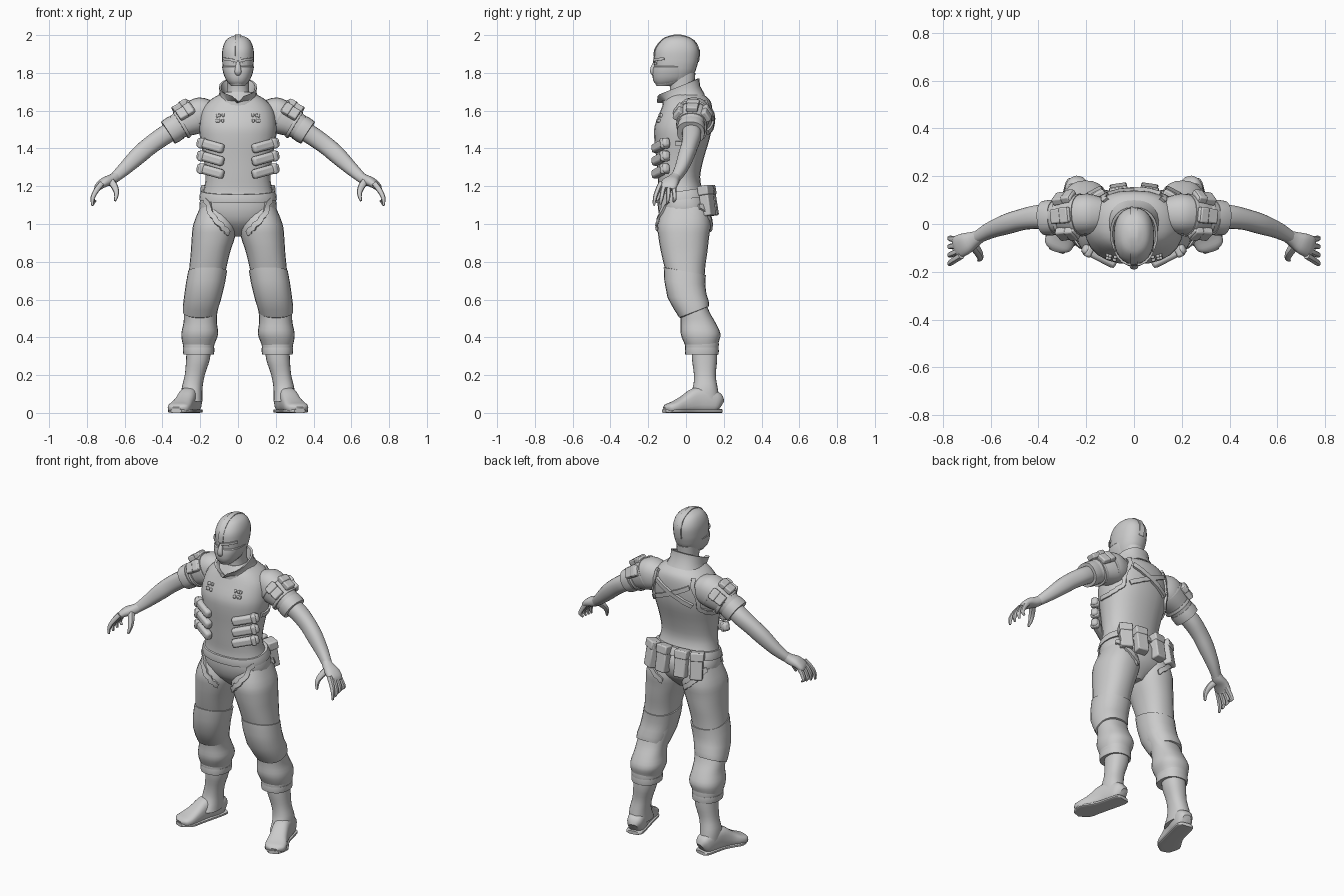
import bpy, bmesh, math
from mathutils import Vector as V, Matrix, Euler
from mathutils.bvhtree import BVHTree


def finish(bm, name, mirror=False, bevel=0):
    bmesh.ops.recalc_face_normals(bm, faces=bm.faces)
    me = bpy.data.meshes.new(name)
    bm.to_mesh(me)
    bm.free()
    ob = bpy.data.objects.new(name, me)
    bpy.context.collection.objects.link(ob)
    if bevel:
        b = ob.modifiers.new("bevel", 'BEVEL')
        b.width, b.segments = bevel, 2
    if mirror:
        ob.modifiers.new("mirror", 'MIRROR')
    return ob


def spline(rows, k):
    """Catmull-Rom through rows of vectors."""
    out = []
    for i in range(len(rows) - 1):
        q = [rows[max(0, min(len(rows) - 1, i + d))] for d in (-1, 0, 1, 2)]
        for s in range(k):
            t = s / k
            out.append(tuple(b + 0.5 * t * ((c - a) + t * ((2 * a - 5 * b + 4 * c - d) + t * (3 * (b - c) + d - a)))
                             for a, b, c, d in zip(*q)))
    return out + [tuple(rows[-1])]


def loft(name, rings, mirror=False, k=3, p=2.3, n=24):
    """Skin superellipse rings given as (centre, u axis, v axis)."""
    bm, loops = bmesh.new(), []
    for c, u, v in spline(rings, k):
        row = []
        for j in range(n):
            a = 2 * math.pi * j / n
            s, co = math.sin(a), math.cos(a)
            row.append(bm.verts.new(c + u * math.copysign(abs(s) ** (2 / p), s) + v * math.copysign(abs(co) ** (2 / p), co)))
        loops.append(row)
    for a, b in zip(loops, loops[1:]):
        for j in range(n):
            bm.faces.new((a[j], a[(j + 1) % n], b[(j + 1) % n], b[j]))
    bm.faces.new(loops[0])
    bm.faces.new(loops[-1])
    return finish(bm, name, mirror)


def flat(z, x0, x1, y0, y1, tilt=0):
    return (V(((x0 + x1) / 2, (y0 + y1) / 2, z)), V(((x1 - x0) / 2, 0, 0)), V((0, (y1 - y0) / 2, tilt)))


def body(rows):
    return [flat(z, -w, w, y0, y1) for z, w, y0, y1 in rows]


def limb(rows, side=(0, 1, 0)):
    """Rings across a path of (x, y, z, half width, half thickness)."""
    pts, out = [V(r[:3]) for r in rows], []
    for i, r in enumerate(rows):
        t = (pts[min(i + 1, len(pts) - 1)] - pts[max(i - 1, 0)]).normalized()
        u = (V(side) - t * t.dot(V(side))).normalized()
        out.append((pts[i], u * r[3], t.cross(u) * r[4]))
    return out


def band(name, a, b, t, mirror=False):
    g = lambda r, s: (r[0], r[1] + r[1].normalized() * s, r[2] + r[2].normalized() * s)
    mid = tuple((x + y) / 2 for x, y in zip(a, b))
    return loft(name, [g(a, -.01), g(a, t * .7), g(mid, t), g(b, t * .7), g(b, -.01)], mirror, k=1)


def box(name, loc, size, rot=(0, 0, 0), mirror=True, bevel=.007):
    bm = bmesh.new()
    m = rot if isinstance(rot, Matrix) else Euler([math.radians(a) for a in rot]).to_matrix()
    bmesh.ops.create_cube(bm, size=1, matrix=Matrix.Translation(loc) @ m.to_4x4() @ Matrix.Diagonal((*size, 1)))
    return finish(bm, name, mirror, bevel)


def skin(*obs):
    vs, fs = [], []
    for o in obs:
        k = len(vs)
        vs += [v.co.copy() for v in o.data.vertices]
        fs += [[i + k for i in f.vertices] for f in o.data.polygons]
    return BVHTree.FromPolygons(vs, fs)


def strap(name, tree, pts, w, t, mirror=True):
    """Flat strip laid on a surface along guide points."""
    hits = [tree.find_nearest(V(q))[:2] for q in spline(pts, 6)]
    bm, loops = bmesh.new(), []
    for i, (c, nn) in enumerate(hits):
        d = hits[min(i + 1, len(hits) - 1)][0] - hits[max(i - 1, 0)][0]
        s = d.cross(nn).normalized() * w / 2
        loops.append([bm.verts.new(c + s * a + nn * b) for a, b in ((-1, -.01), (-1, t), (1, t), (1, -.01))])
    for a, b in zip(loops, loops[1:]):
        for j in range(4):
            bm.faces.new((a[j], a[(j + 1) % 4], b[(j + 1) % 4], b[j]))
    bm.faces.new(loops[0])
    bm.faces.new(loops[-1])
    return finish(bm, name, mirror)


# torso, neck and head
torso = loft("torso", body([
    (.935, .04, -.05, .05), (1.0, .15, -.12, .11), (1.06, .2, -.145, .13), (1.12, .202, -.15, .125),
    (1.18, .182, -.145, .09), (1.25, .172, -.15, .075), (1.35, .182, -.158, .095), (1.45, .2, -.168, .125),
    (1.52, .205, -.166, .137), (1.6, .192, -.135, .14), (1.65, .155, -.115, .13), (1.68, .11, -.1, .1), (1.7, .07, -.09, .07)]))
loft("neck", body([(1.66, .065, -.09, .06), (1.72, .058, -.085, .045), (1.8, .06, -.1, .05)]))
head = loft("head", body([
    (1.73, .035, -.155, -.07), (1.755, .056, -.167, .01), (1.8, .074, -.17, .045), (1.835, .081, -.168, .058),
    (1.87, .084, -.168, .066), (1.92, .083, -.164, .068), (1.96, .071, -.14, .05), (1.985, .05, -.11, .02), (2.0, .012, -.06, -.03)]))

# face: mask, nose, brow, eyes and crown ridge
face = skin(head)
loft("mask", body([(1.738, .04, -.158, -.06), (1.76, .062, -.174, .0), (1.8, .078, -.178, .02), (1.832, .084, -.173, .02), (1.836, .078, -.16, .01)]), k=2)
loft("nose", limb([(0, -.16, 1.86, .009, .009), (0, -.172, 1.83, .014, .014), (0, -.176, 1.805, .018, .014), (0, -.168, 1.79, .012, .01)], (1, 0, 0)))
strap("brow", face, [(.008, -.2, 1.862), (.04, -.19, 1.868), (.085, -.12, 1.875)], .014, .008)
strap("eye", face, [(.018, -.2, 1.847), (.035, -.19, 1.849), (.055, -.17, 1.85)], .01, .004)
strap("crown_ridge", face, [(0, -.22, 1.87), (0, -.18, 1.96), (0, -.05, 2.05), (0, .1, 1.95), (0, .12, 1.85)], .03, .003, False)

# flared collar with a notch at the throat
def rim(z, w, r, cy, tilt):
    return (V((0, cy, z)), V((w, 0, 0)), V((0, r, tilt)))
collar = loft("collar", [rim(1.655, .115, .112, -.012, .03), rim(1.69, .098, .1, -.025, .04), rim(1.726, .1, .112, -.042, .045),
                         rim(1.724, .09, .1, -.042, .045), rim(1.67, .07, .07, -.025, .03)], k=1)
for v in collar.data.vertices:
    if v.co.y < -.1 and v.co.z > 1.655:
        v.co.z -= max(0, .035 - abs(v.co.x)) * 1.1

# legs
thigh = loft("trouser_leg", [flat(*r) for r in (
    (1.09, .03, .2, -.12, .115), (1.0, .006, .236, -.15, .13), (.93, .016, .245, -.146, .122), (.85, .042, .25, -.132, .113),
    (.75, .065, .26, -.108, .1), (.62, .085, .275, -.07, .1), (.54, .108, .285, -.035, .122), (.48, .112, .288, -.028, .155),
    (.42, .105, .3, -.028, .182), (.37, .122, .294, -.01, .172), (.33, .135, .28, .01, .165))], True)
loft("knee_pad", [flat(*r) for r in (
    (.75, .07, .25, -.1, .09, -.02), (.75, .058, .264, -.118, .105, -.02), (.69, .068, .275, -.115, .102, -.01), (.62, .085, .285, -.098, .108, .01),
    (.57, .1, .292, -.062, .12, .025), (.535, .112, .292, -.036, .122, .03), (.53, .125, .275, -.02, .11, .03))], True, k=1)
for z in (.362, .328):
    band("trouser_cuff", flat(z + .018, .13, .287, .0, .168), flat(z - .018, .132, .285, .0, .168), .006, True)

# boots
loft("boot_shaft", [flat(*r) for r in (
    (.36, .14, .272, .03, .165), (.28, .15, .275, .032, .165), (.2, .176, .282, .042, .158), (.13, .188, .298, .035, .168), (.06, .188, .3, .0, .18))], True)
loft("boot_foot", limb([
    (.232, .184, .04, .025, .03), (.236, .165, .053, .046, .053), (.248, .11, .066, .052, .066), (.266, .05, .066, .05, .066),
    (.286, -.01, .045, .054, .045), (.306, -.06, .031, .062, .031), (.32, -.095, .024, .055, .024), (.325, -.112, .018, .025, .015)], (1, .3, 0)), True, p=2.8)
loft("boot_sole", limb([
    (.232, .188, .01, .03, .01), (.236, .165, .01, .051, .01), (.264, .05, .01, .052, .01), (.286, -.01, .01, .06, .01),
    (.308, -.065, .01, .067, .01), (.326, -.116, .01, .03, .01)], (1, .3, 0)), True, p=4)

# sleeves and arms
sleeve = limb([(.13, .04, 1.58, .07, .07), (.19, .042, 1.58, .085, .092), (.25, .036, 1.556, .082, .088), (.31, .03, 1.522, .07, .07), (.365, .025, 1.485, .066, .062)])
loft("sleeve", sleeve, True)
band("sleeve_cuff", *limb([(.325, .028, 1.512, .068, .065), (.37, .025, 1.483, .068, .064)]), .007, True)
for s in (0, .075):
    band("shoulder_band", *limb([(.215 + s, .038 - s * .1, 1.575 - s * .6, .082 - s * .1, .088 - s * .2),
                                 (.23 + s, .037 - s * .1, 1.566 - s * .6, .082 - s * .1, .087 - s * .2)]), .008, True)
loft("arm", limb([(.33, .028, 1.505, .05, .05), (.4, .03, 1.462, .05, .05), (.47, .018, 1.412, .044, .048), (.53, .0, 1.36, .042, .046),
                  (.6, -.026, 1.293, .034, .036), (.655, -.056, 1.243, .026, .027)]), True)
t = V((.15, -.02, -.085)).normalized()
up = V((0, 1, 0)).cross(-t).normalized()
for a in (-58, 0, 58):
    r = math.cos(math.radians(a)) * up + math.sin(math.radians(a)) * t.cross(up)
    if r.dot(V((0, 0, 1))) < 0:
        r = -r
    m = Matrix((t, r.cross(t), r)).transposed()
    box("shoulder_pouch", V((.262, .035, 1.55)) + r * .088, (.092, .062, .032), m)
    box("shoulder_pouch_flap", V((.245, .037, 1.56)) + r * .093, (.04, .067, .032), m)

# hands
loft("hand", limb([(.64, -.05, 1.255, .025, .026), (.67, -.065, 1.235, .034, .028), (.705, -.082, 1.222, .045, .026),
                   (.735, -.095, 1.2, .047, .02), (.745, -.1, 1.185, .04, .014)], (.2, 1, 0)), True)
for k, y in enumerate((-.133, -.109, -.085, -.061)):
    tip = -.17 + .035 * k
    loft("finger", limb([(.722, y, 1.215, .013, .015), (.752, (y + tip) / 2, 1.175, .013, .014),
                         (.77, tip + .005, 1.135, .011, .011), (.77 - .006 * k, tip, 1.097 + .007 * k, .006, .006)]), True, n=10)
loft("thumb", limb([(.675, -.085, 1.228, .02, .02), (.652, -.118, 1.195, .016, .018), (.643, -.14, 1.16, .013, .013), (.65, -.152, 1.122, .006, .006)]), True, n=10)

# chest pads and studs
chest = skin(torso)
for z in (1.416, 1.348, 1.28):
    box("chest_pad", (.146, -.134, z), (.158, .042, .05), (0, -14, 27), bevel=.014)
    box("chest_pad_tab", (.19, -.113, z + .012), (.03, .05, .056), (0, -14, 27), bevel=.01)
for x in (.095, .118, .141):
    for z in (1.566, 1.604):
        c = chest.find_nearest(V((x, -.2, z)))[0]
        box("chest_stud", c, (.016, .018, .018), bevel=.005)

# belt, back pouches and leg harness
band("belt", flat(1.175, -.186, .186, -.148, .1, .018), flat(1.13, -.197, .197, -.15, .12, .018), .012)
for x, y, a in ((.062, .132, -8), (.152, .112, -28)):
    box("belt_pouch", (x, y, 1.12), (.072, .055, .155), (9, 0, a))
    box("belt_pouch_flap", (x, y - .008, 1.178), (.078, .062, .05), (9, 0, a))
hips = skin(torso, thigh)
strap("leg_harness", hips, [(.2, -.12, 1.13), (.13, -.2, 1.05), (.06, -.2, .98), (.02, -.16, .94)], .028, .012)
strap("seat_harness", hips, [(.23, .09, 1.12), (.14, .18, 1.03), (.05, .18, .96)], .028, .012)

# back straps
strap("cross_strap_a", chest, [(-.15, .2, 1.61), (0, .22, 1.54), (.17, .2, 1.47)], .026, .012, False)
strap("cross_strap_b", chest, [(.15, .2, 1.61), (0, .22, 1.54), (-.17, .2, 1.47)], .026, .015, False)
strap("shoulder_strap", chest, [(.14, .12, 1.68), (.16, .18, 1.62), (.19, .18, 1.54), (.2, .15, 1.46), (.24, .05, 1.42), (.24, -.06, 1.42)], .024, .011)

# smooth shading with crisp edges
for o in bpy.data.objects:
    o.select_set(True)
bpy.context.view_layer.objects.active = torso
bpy.ops.object.shade_smooth_by_angle(angle=math.radians(38))
